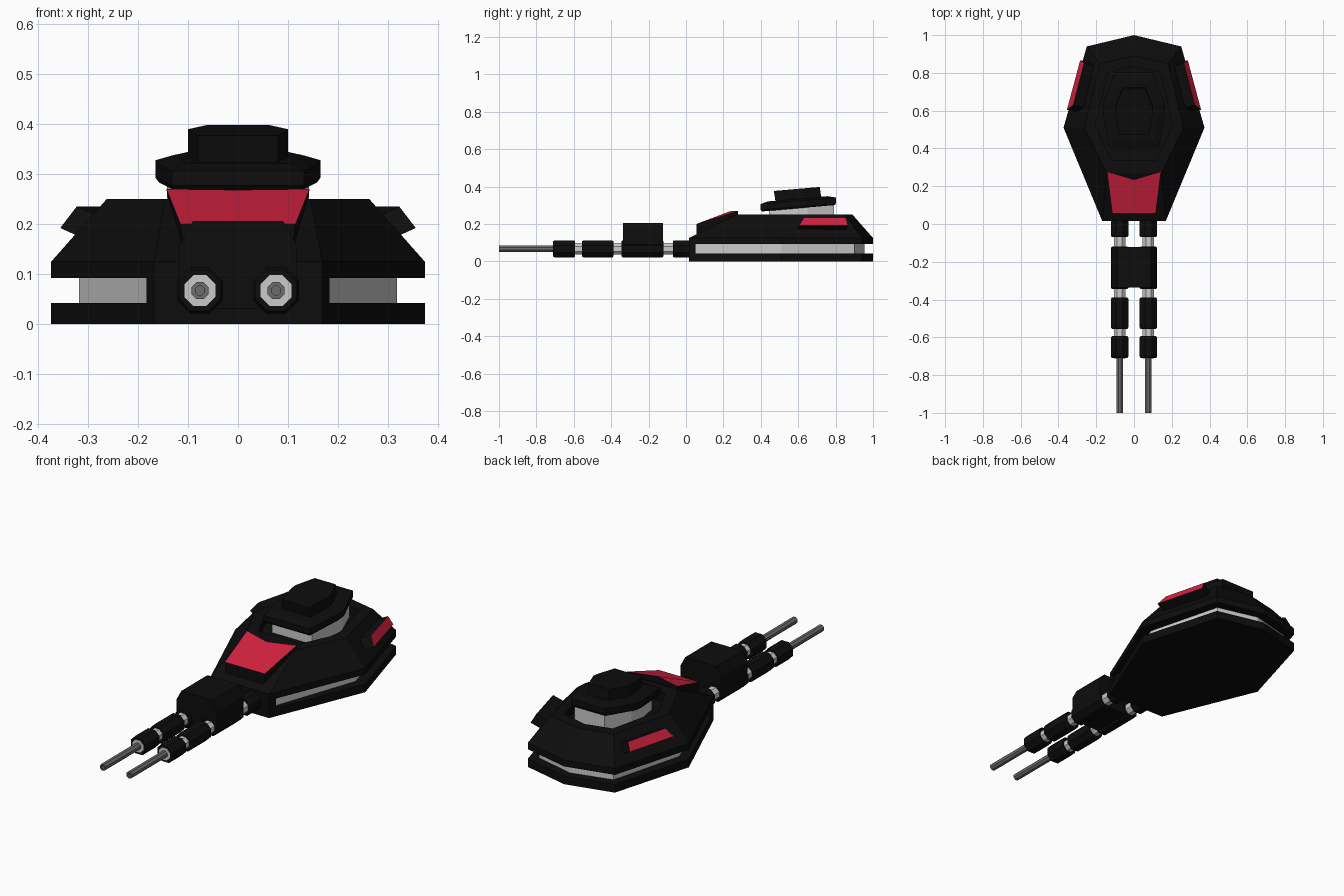
import bpy, math

if "Cube" in bpy.data.objects:
    bpy.data.objects.remove(bpy.data.objects["Cube"])


def material(name, rgb):
    m = bpy.data.materials.new(name)
    m.diffuse_color = (*rgb, 1)
    m.use_nodes = True
    m.node_tree.nodes["Principled BSDF"].inputs["Base Color"].default_value = m.diffuse_color
    return m


BLACK = material("black", (0.004, 0.004, 0.004))
RED = material("red", (0.65, 0.015, 0.05))
STEEL = material("dark_steel", (0.15, 0.15, 0.15))


def loft(name, loops, mat=None, end_mat=None):
    """Skin a row of equal-length loops and cap both ends."""
    n = len(loops[0])
    verts = [p for loop in loops for p in loop]
    faces = [(k * n + i, k * n + (i + 1) % n, (k + 1) * n + (i + 1) % n, (k + 1) * n + i)
             for k in range(len(loops) - 1) for i in range(n)]
    faces.append(tuple(reversed(range(n))))
    faces.append(tuple(range((len(loops) - 1) * n, len(loops) * n)))
    me = bpy.data.meshes.new(name)
    me.from_pydata(verts, [], faces)
    for m in (mat, end_mat):
        if m:
            me.materials.append(m)
    if end_mat:
        me.polygons[len(faces) - 1].material_index = 1
    ob = bpy.data.objects.new(name, me)
    bpy.context.collection.objects.link(ob)
    bpy.context.view_layer.objects.active = ob
    ob.select_set(True)
    bpy.ops.object.mode_set(mode='EDIT')
    bpy.ops.mesh.select_all(action='SELECT')
    bpy.ops.mesh.normals_make_consistent(inside=False)
    bpy.ops.object.mode_set(mode='OBJECT')
    ob.select_set(False)
    return ob


def mirrored(half, z):
    """Closed loop from right-hand (x, y) points, front to back."""
    left = [(-x, y) for x, y in reversed(half) if x > 0]
    return [(x, y, z) for x, y in half + left]


# Hull: bottom plate, grey groove core, solid nose, sloped upper hull with sunk deck
rim = [(0.168, 0.015), (0.373, 0.51), (0.25, 0.94), (0, 1.0)]
core = [(0.15, 0.03), (0.318, 0.51), (0.215, 0.90), (0, 0.955)]
nose = [(0.168, 0.015), (0.183, 0.052)]
deck = [(0.145, 0.27), (0.262, 0.51), (0.18, 0.85), (0, 0.89)]
well = [(0.12, 0.34), (0.205, 0.52), (0.14, 0.80), (0, 0.835)]
loft("bottom_plate", [mirrored(rim, 0), mirrored(rim, 0.042)], BLACK)
loft("groove_core", [mirrored(core, 0.03), mirrored(core, 0.10)])
loft("nose_block", [mirrored(nose, 0.03), mirrored(nose, 0.10)], BLACK)
loft("upper_hull", [mirrored(rim, 0.092), mirrored(rim, 0.125), mirrored(deck, 0.25),
                    mirrored(well, 0.25), mirrored(well, 0.205)], BLACK)

# Red notched plate on the front slope
plate = [(0.115, 0.055, 0.2), (0.143, 0.278, 0.27), (0, 0.235, 0.268),
         (-0.143, 0.278, 0.27), (-0.115, 0.055, 0.2)]
base = [(x * 0.93, y, z - 0.06) for x, y, z in plate]
loft("front_plate", [base, plate], BLACK, RED)

# Red side panels on the rear slopes
for side, s in (("right", 1), ("left", -1)):
    outer = [(s * x, y, z) for x, y, z in
             [(0.355, 0.605, 0.192), (0.322, 0.63, 0.235), (0.264, 0.853, 0.235), (0.285, 0.867, 0.192)]]
    inner = [(x - s * 0.055, y - 0.015, z - 0.025) for x, y, z in outer]
    loft(side + "_side_panel", [inner, outer], BLACK, RED)

# Turret: every part tilts back by the same small angle
TILT = math.tan(math.radians(5))


def turret_part(name, layers, mat=None):
    shape = [(0.08, -0.125), (0.10, -0.01), (0.10, 0.02), (0.06, 0.12)]
    loops = []
    for size, yc, z in layers:
        loop = mirrored([(x * size, yc + y * size) for x, y in shape], z)
        loops.append([(x, y, h + (y - 0.6) * TILT) for x, y, h in loop])
    return loft(name, loops, mat)


turret_part("turret_ring", [(1.42, 0.62, 0.19), (1.42, 0.62, 0.30)])
turret_part("turret_brim", [(1.58, 0.605, 0.284), (1.65, 0.605, 0.294),
                            (1.65, 0.605, 0.324), (1.3, 0.6, 0.335)], BLACK)
turret_part("cupola", [(1.0, 0.605, 0.32), (1.0, 0.595, 0.388)], BLACK)

# Twin guns
GX, GZ = 0.076, 0.067


def ring(x, y, apothem):
    r = apothem / math.cos(math.pi / 8)
    return [(x + r * math.cos(a), y, GZ + r * math.sin(a))
            for a in (math.pi * (2 * i + 1) / 8 for i in range(8))]


for side, s in (("right", 1), ("left", -1)):
    x = s * GX
    loft(side + "_gun_tube", [ring(x, -0.712, 0.031), ring(x, 0.08, 0.031)])
    loft(side + "_barrel", [ring(x, -0.9, 0.009), ring(x, -1.0, 0.009),
                            ring(x, -1.0, 0.017), ring(x, -0.68, 0.017)], STEEL)
    for i, (a, b) in enumerate([(-0.71, -0.593), (-0.555, -0.388), (-0.345, -0.12), (-0.07, 0.06)]):
        loft(f"{side}_sleeve_{i + 1}", [ring(x, a, 0.041), ring(x, a + 0.008, 0.046),
                                        ring(x, b - 0.008, 0.046), ring(x, b, 0.041)], BLACK)

# Chamfered box joining the two guns
section = [(0.075, 0.03), (0.118, 0.075), (0.118, 0.155), (0.09, 0.206)]
section += [(-x, z) for x, z in reversed(section)]
loft("gun_box", [[(x, y, z) for x, z in section] for y in (-0.336, -0.122)], BLACK)
